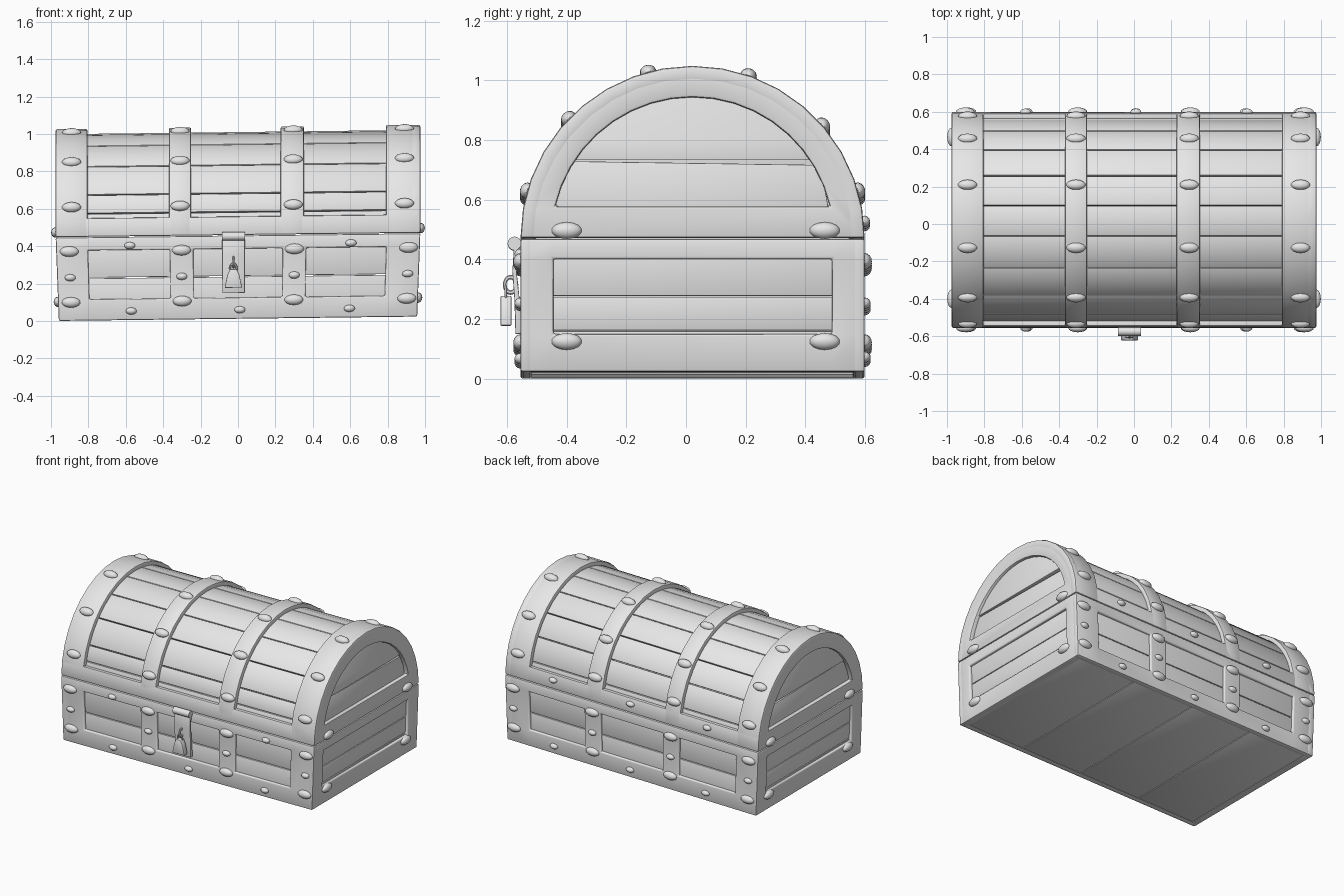
import bpy, bmesh, math
from mathutils import Matrix, Vector

if "Cube" in bpy.data.objects:
    bpy.data.objects.remove(bpy.data.objects["Cube"])

CY, CZ, R = 0.022, 0.46, 0.577      # lid axis and outer radius

grey = bpy.data.materials.new("plain grey")
grey.diffuse_color = (0.8, 0.8, 0.8, 1)
grey.use_nodes = True
grey.node_tree.nodes["Principled BSDF"].inputs["Base Color"].default_value = grey.diffuse_color


def make(name, bm, bevel=0.0):
    """Finish a mesh: bevel hard edges, add the slight hand-made lean, shade."""
    bmesh.ops.recalc_face_normals(bm, faces=bm.faces)
    if bevel:
        hard = [e for e in bm.edges if len(e.link_faces) == 2 and e.calc_face_angle(0) > 0.6]
        bmesh.ops.bevel(bm, geom=hard, offset=bevel, segments=2, profile=0.5,
                        affect='EDGES', clamp_overlap=True)
    for v in bm.verts:
        v.co.x *= 1 - 0.018 * max(0, (CZ - v.co.z) / CZ)
        v.co.z += 0.012 * v.co.x
    me = bpy.data.meshes.new(name)
    bm.to_mesh(me)
    bm.free()
    me.materials.append(grey)
    ob = bpy.data.objects.new(name, me)
    bpy.context.collection.objects.link(ob)
    bpy.ops.object.select_all(action='DESELECT')
    ob.select_set(True)
    bpy.context.view_layer.objects.active = ob
    bpy.ops.object.shade_smooth_by_angle(angle=math.radians(35))
    return ob


def box(bm, x0, x1, y0, y1, z0, z1):
    m = Matrix.Translation(((x0 + x1) / 2, (y0 + y1) / 2, (z0 + z1) / 2)) @ \
        Matrix.Diagonal((x1 - x0, y1 - y0, z1 - z0, 1))
    bmesh.ops.create_cube(bm, size=1, matrix=m)


def extrude(bm, faces, vec):
    ex = bmesh.ops.extrude_face_region(bm, geom=faces, use_keep_orig=True)
    vs = [g for g in ex['geom'] if isinstance(g, bmesh.types.BMVert)]
    bmesh.ops.translate(bm, verts=vs, vec=vec)


def arc(r, a0, a1, n):
    return [(CY + r * math.cos(math.radians(a0 + (a1 - a0) * i / n)),
             CZ + r * math.sin(math.radians(a0 + (a1 - a0) * i / n))) for i in range(n + 1)]


def strip(bm, outer, inner, x0, x1, closed=False):
    """Solid between two matching yz outlines."""
    o = [bm.verts.new((x0, y, z)) for y, z in outer]
    i = [bm.verts.new((x0, y, z)) for y, z in inner]
    n = len(o)
    fs = [bm.faces.new((o[k], o[(k + 1) % n], i[(k + 1) % n], i[k]))
          for k in range(n if closed else n - 1)]
    extrude(bm, fs, (x1 - x0, 0, 0))


def prism(bm, pts, x0, x1):
    f = bm.faces.new([bm.verts.new((x0, y, z)) for y, z in pts])
    extrude(bm, [f], (x1 - x0, 0, 0))


def frame(name, us, vs, holes, place, depth):
    """Flat grid frame with open cells, thickened inward."""
    bm = bmesh.new()
    g = [[bm.verts.new(place(u, v)) for v in vs] for u in us]
    fs = [bm.faces.new((g[i][j], g[i + 1][j], g[i + 1][j + 1], g[i][j + 1]))
          for i in range(len(us) - 1) for j in range(len(vs) - 1) if (i, j) not in holes]
    extrude(bm, fs, depth)
    make(name, bm, 0.008)


# Lower box: frames on the four sides
Y0, Y1, XE = CY - R, CY + R, 0.975
xs = [-XE, -0.805, -0.365, -0.24, 0.24, 0.365, 0.795, XE]
zs = [0.012, 0.125, 0.387, 0.457]
for name, y, d in (("front_frame", Y0, 0.04), ("back_frame", Y1, -0.04)):
    frame(name, xs, zs, {(1, 1), (3, 1), (5, 1)}, lambda u, v, y=y: (u, y, v), (0, d, 0))
for name, x, d in (("left_frame", -XE, 0.05), ("right_frame", XE, -0.05)):
    frame(name, [Y0, -0.445, 0.49, Y1], [0.012, 0.138, 0.39, 0.457], {(1, 1)},
          lambda u, v, x=x: (x, u, v), (d, 0, 0))

# Lower box: recessed boards
bm = bmesh.new()
for z0, z1 in ((0.05, 0.237), (0.241, 0.44)):
    box(bm, -0.94, 0.94, Y0 + 0.018, Y0 + 0.036, z0, z1)
    box(bm, -0.94, 0.94, Y1 - 0.036, Y1 - 0.018, z0, z1)
for z0, z1 in ((0.05, 0.148), (0.151, 0.263), (0.266, 0.44)):
    for s in (-1, 1):
        box(bm, min(s * 0.955, s * 0.93), max(s * 0.955, s * 0.93), Y0 + 0.03, Y1 - 0.03, z0, z1)
make("side_boards", bm, 0.004)

bm = bmesh.new()
for k in range(4):
    box(bm, -0.96 + k * 0.48 + 0.002, -0.48 + k * 0.48 - 0.002, Y0 + 0.015, Y1 - 0.015, 0.016, 0.05)
make("bottom_boards", bm, 0.003)

# Lid: curved boards
bm = bmesh.new()
cuts = [4, 13, 30, 47, 64.5, 82, 99, 118, 137, 156, 167, 176]
for a, b in zip(cuts, cuts[1:]):
    strip(bm, arc(0.55, a + 0.2, b - 0.2, 2), arc(0.515, a + 0.2, b - 0.2, 2), -0.94, 0.94)
make("lid_boards", bm, 0.005)

# Lid: hoops, front and back rims
for name, x0, x1 in (("left_end_hoop", -XE, -0.805), ("left_middle_hoop", -0.37, -0.25),
                     ("right_middle_hoop", 0.228, 0.352), ("right_end_hoop", 0.79, XE)):
    bm = bmesh.new()
    strip(bm, arc(R, 0, 180, 18), arc(0.525, 0, 180, 18), x0, x1)
    make(name, bm, 0.009)
for name, a in (("back_lid_rim", 0), ("front_lid_rim", 170)):
    bm = bmesh.new()
    strip(bm, arc(R, a, a + 10, 1), arc(0.525, a, a + 10, 1), -XE, XE)
    make(name, bm, 0.009)

# Lid: arched end frames with recessed end boards
for side, s in (("left", -1), ("right", 1)):
    bm = bmesh.new()
    strip(bm, arc(R, 0, 180, 18), arc(0.472, 13, 167, 18), s * XE, s * (XE - 0.05), True)
    make(side + "_lid_end_frame", bm, 0.009)
    bm = bmesh.new()
    prism(bm, arc(0.5, 31.5, 148.5, 12), s * 0.955, s * 0.925)
    prism(bm, [(-0.45, 0.5), (0.49, 0.5), (0.45, 0.705), (-0.41, 0.718)], s * 0.947, s * 0.925)
    make(side + "_lid_end_boards", bm, 0.003)

# Rivets: flattened domes
rivets = bmesh.new()


def rivet(loc, normal, big=True):
    n = Vector(normal).normalized()
    u = Vector((0, 1, 0)) if abs(n.x) > 0.5 else Vector((1, 0, 0))
    v = n.cross(u)
    w, h, d = (0.051, 0.028, 0.024) if big else (0.03, 0.019, 0.02)
    m = Matrix((u * w, v * h, n * d)).transposed().to_4x4()
    bmesh.ops.create_uvsphere(rivets, u_segments=14, v_segments=8, radius=1,
                              matrix=Matrix.Translation(loc) @ m)


for x in (-0.89, -0.31, 0.295, 0.89):
    for a in (16, 41, 71, 105, 136, 164):
        c, s = math.cos(math.radians(a)), math.sin(math.radians(a))
        rivet((x, CY + R * c, CZ + R * s), (0, c, s))
for x in (-0.905, -0.303, 0.303, 0.915):
    for y, ny in ((Y0, -1), (Y1, 1)):
        for z, big in ((0.382, True), (0.242, False), (0.11, True)):
            rivet((x, y, z), (0, ny, 0), big)
for x in (-0.58, 0.01, 0.605):
    rivet((x, Y0, 0.06), (0, -1, 0), False)
    rivet((x, Y1, 0.065), (0, 1, 0), False)
    rivet((x, Y1 - 0.002, 0.52), (0, 1, 0), False)
    if x != 0.01:
        rivet((x, Y0, 0.41), (0, -1, 0), False)
for s in (-1, 1):
    for y in (-0.4, 0.465):
        for z in (0.485, 0.113):
            rivet((s * XE, y, z), (s, 0, 0))
make("rivets", rivets)

# Lock: hasp plate, hinge pin, padlock with ring
bm = bmesh.new()
strip(bm, [(-0.572, 0.15), (-0.574, 0.25), (-0.582, 0.36), (-0.577, 0.44)],
      [(-0.55, 0.15), (-0.556, 0.25), (-0.568, 0.36), (-0.562, 0.44)], -0.085, 0.037)
make("hasp_plate", bm, 0.003)

bm = bmesh.new()
bmesh.ops.create_cone(bm, cap_ends=True, segments=16, radius1=0.023, radius2=0.023, depth=0.125,
                      matrix=Matrix.Translation((-0.024, -0.575, 0.453)) @
                      Matrix.Rotation(math.pi / 2, 4, 'Y'))
make("hasp_hinge", bm)

bm = bmesh.new()
f = bm.faces.new([bm.verts.new((x, -0.622, z)) for x, z in
                  ((-0.072, 0.178), (0.022, 0.178), (0.008, 0.245), (-0.008, 0.278),
                   (-0.042, 0.278), (-0.058, 0.245))])
extrude(bm, [f], (0, 0.037, 0))
make("padlock_body", bm, 0.004)


def ring(name, centre, r, t, turn):
    bm = bmesh.new()
    n, k = 16, 6
    g = [[bm.verts.new(Vector(centre) + turn @ Vector((
        (r + t * math.cos(2 * math.pi * j / k)) * math.cos(2 * math.pi * i / n),
        (r + t * math.cos(2 * math.pi * j / k)) * math.sin(2 * math.pi * i / n) * 1.3,
        t * math.sin(2 * math.pi * j / k)))) for j in range(k)] for i in range(n)]
    for i in range(n):
        for j in range(k):
            bm.faces.new((g[i][j], g[(i + 1) % n][j], g[(i + 1) % n][(j + 1) % k], g[i][(j + 1) % k]))
    make(name, bm)


ring("padlock_shackle", (-0.025, -0.604, 0.283), 0.018, 0.005, Matrix.Rotation(math.pi / 2, 3, 'X'))
ring("hasp_staple", (-0.025, -0.588, 0.315), 0.02, 0.006,
     Matrix.Rotation(math.pi / 2, 3, 'Z') @ Matrix.Rotation(math.pi / 2, 3, 'X'))
